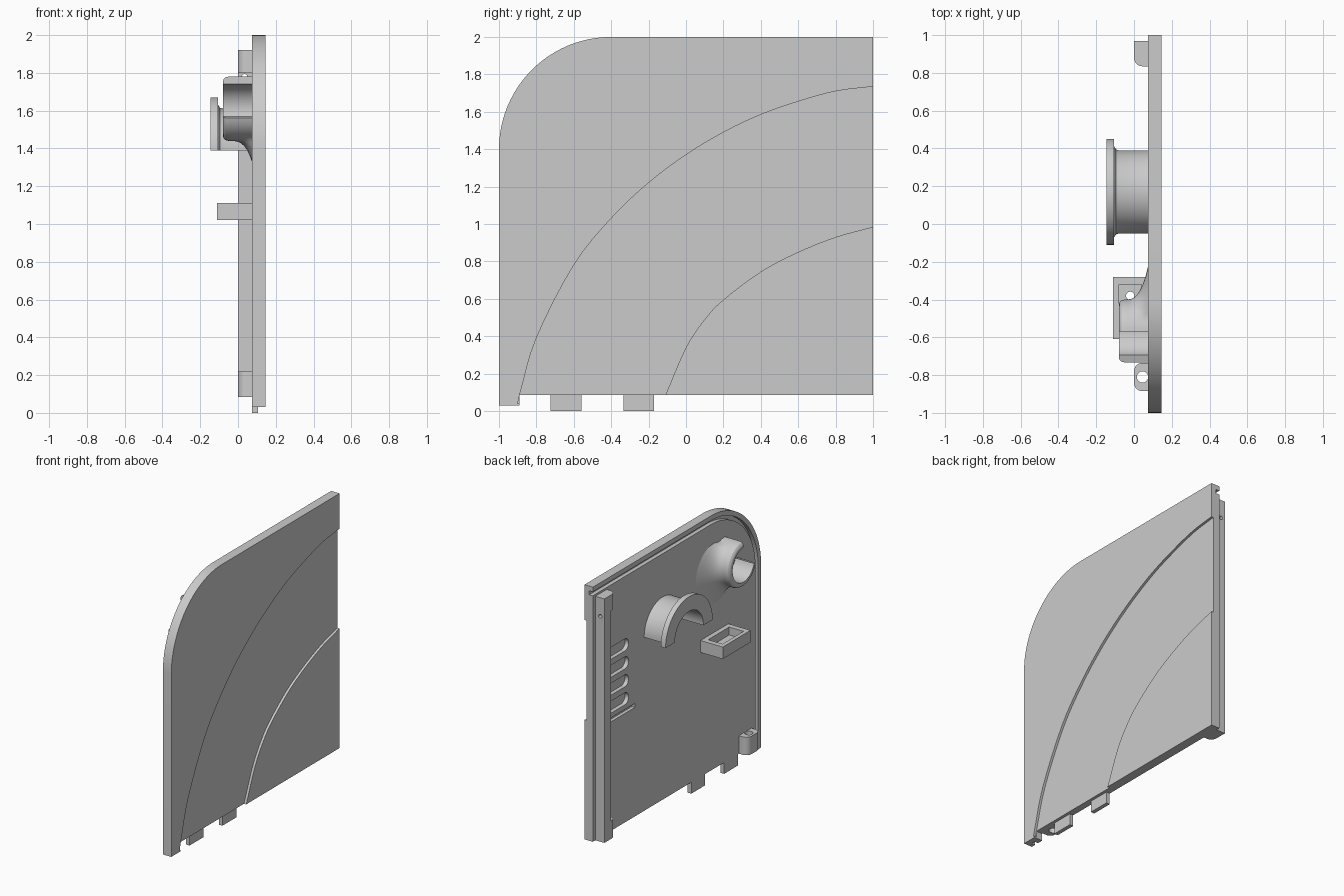
import bpy, bmesh, math
from mathutils import Vector

if "Cube" in bpy.data.objects:
    bpy.data.objects.remove(bpy.data.objects["Cube"], do_unlink=True)

grey = bpy.data.materials.new("plain grey")
grey.use_nodes = True
grey.diffuse_color = (0.6, 0.6, 0.6, 1)
grey.node_tree.nodes["Principled BSDF"].inputs["Base Color"].default_value = (0.6, 0.6, 0.6, 1)


def finish(name, bm):
    bmesh.ops.recalc_face_normals(bm, faces=bm.faces)
    mesh = bpy.data.meshes.new(name)
    bm.to_mesh(mesh)
    bm.free()
    mesh.materials.append(grey)
    obj = bpy.data.objects.new(name, mesh)
    bpy.context.collection.objects.link(obj)
    return obj


def prism(name, pts, lo, hi, axis="x"):
    """Extrude a closed outline along an axis; outlines are (y,z) for x, (x,z) for y, (x,y) for z."""
    i = "xyz".index(axis)

    def place(p, h):
        c = list(p)
        c.insert(i, h)
        return c
    bm = bmesh.new()
    face = bm.faces.new([bm.verts.new(place(p, lo)) for p in pts])
    ext = bmesh.ops.extrude_face_region(bm, geom=[face])
    shift = Vector(place((0, 0), hi - lo))
    bmesh.ops.translate(bm, vec=shift, verts=[v for v in ext["geom"] if isinstance(v, bmesh.types.BMVert)])
    return finish(name, bm)


def box(name, x, y, z):
    return prism(name, [(y[0], z[0]), (y[1], z[0]), (y[1], z[1]), (y[0], z[1])], *x)


def arc(cx, cy, r, a0, a1, n=12):
    return [(cx + r * math.cos(math.radians(a0 + (a1 - a0) * k / n)),
             cy + r * math.sin(math.radians(a0 + (a1 - a0) * k / n))) for k in range(n + 1)]


def cut(obj, *cutters):
    for c in cutters:
        m = obj.modifiers.new("cut", "BOOLEAN")
        m.operation, m.solver, m.object = "DIFFERENCE", "EXACT", c
        mesh = bpy.data.meshes.new_from_object(obj.evaluated_get(bpy.context.evaluated_depsgraph_get()))
        obj.modifiers.clear()
        obj.data = mesh
        bpy.data.objects.remove(c, do_unlink=True)


def revolve(name, profile, cy, cz, a0, a1, n=32, flare=lambda a: 0):
    """Sweep a closed (x, radius, flare weight) profile around an axis along x."""
    bm = bmesh.new()
    rings = []
    for k in range(n + 1):
        a = math.radians(a0 + (a1 - a0) * k / n)
        rings.append([bm.verts.new((x, cy + (r + w * flare(a)) * math.cos(a),
                                    cz + (r + w * flare(a)) * math.sin(a))) for x, r, w in profile])
    for p, q in zip(rings, rings[1:]):
        for j in range(len(profile)):
            i = j - 1
            bm.faces.new((p[i], p[j], q[j], q[i]))
    bm.faces.new(rings[0])
    bm.faces.new(rings[-1])
    return finish(name, bm)


def smooth_line(pts, steps=4):
    """Catmull-Rom curve through the points."""
    v = [Vector(p) for p in pts]
    v = [2 * v[0] - v[1]] + v + [2 * v[-1] - v[-2]]
    out = []
    for a, b, c, d in zip(v, v[1:], v[2:], v[3:]):
        for k in range(steps):
            t = k / steps
            out.append((0.5 * (2 * b + (c - a) * t + (2 * a - 5 * b + 4 * c - d) * t * t
                               + (3 * b - a - 3 * c + d) * t ** 3))[:])
    return out + [v[-2][:]]


# Panel with one large rounded corner
INNER, OUTER, BASE = 0.075, 0.145, 0.085


def rim(d, end, bottom):
    return [(end, 2 - d)] + arc(-0.4, 1.4, 0.6 - d, 90, 180, 24) + [(d - 1, bottom)]


panel = prism("panel", rim(0, 1, 0.03) + [(-0.89, 0.03), (-0.89, BASE), (1, BASE)], INNER, OUTER)

# Recessed band on the outside, between two sweeping curves
upper = smooth_line([(-0.89, 0.085), (-0.8, 0.39), (-0.6, 0.78), (-0.4, 1.03), (-0.2, 1.22), (0, 1.37),
                     (0.2, 1.49), (0.4, 1.585), (0.6, 1.655), (0.8, 1.71), (1, 1.735)])
lower = smooth_line([(-0.11, 0.085), (0, 0.34), (0.1, 0.49), (0.2, 0.595), (0.4, 0.745),
                     (0.6, 0.85), (0.8, 0.93), (1, 0.985)])
band = prism("band_cutter", [(-0.9, 0.04)] + upper + [(1.1, 1.74), (1.1, 0.99)] + lower[::-1] + [(-0.12, 0.04)],
             0.127, 0.2)

# Groove along the rim on the inside
groove = prism("groove_cutter", rim(0.035, 1.1, 0) + rim(0.065, 1.1, 0)[::-1], 0, 0.105)
cut(panel, band, groove)

# Row of rounded slots and one thin slot on the inside
for k in range(4):
    z = 1.42 - 0.135 * k
    slot = prism("slot_cutter", arc(0.62, z, 0.045, 90, 270) + arc(0.84, z, 0.045, -90, 90), 0, 0.105)
    cut(panel, slot)
cut(panel, box("thin_slot_cutter", (0, 0.1), (0.5, 0.86), (0.905, 0.935)))

# Locating tabs under the bottom edge
for name, y in (("front_tab", -0.725), ("rear_tab", -0.335)):
    box(name, (INNER, 0.105), (y, y + 0.165), (0, 0.1))

# Upright post near the rear edge, with a small hole
post = box("rear_post", (0, INNER + 0.002), (0.89, 0.97), (BASE, 1.92))
cut(post, prism("hole_cutter", arc(0.035, 1.78, 0.014, 0, 345, 23), 0.8, 1.1, "y"))


# Rounded screw bosses
def boss(name, y0, y1, z0, z1, hole):
    r = 0.045
    b = prism(name, [(INNER + 0.002, y0)] + arc(r, y0 + r, r, 270, 180, 8)
              + arc(r, y1 - r, r, 180, 90, 8) + [(INNER + 0.002, y1)], z0, z1, "z")
    if hole:
        cut(b, prism("hole_cutter", arc(0.045, (y0 + y1) / 2, 0.03, 0, 345, 23), 0, 1, "z"))
    return b


boss("front_boss", -0.885, -0.735, BASE, 0.22, True)
boss("rear_lower_boss", 0.835, 0.965, BASE, 0.22, False)
boss("rear_upper_boss", 0.835, 0.965, 1.8, 1.92, False)

# Half-round cradle with a flange
revolve("half_round_cradle", [(0.077, 0.17, 0), (0.077, 0.22, 0), (-0.08, 0.22, 0), (-0.095, 0.225, 0),
                              (-0.105, 0.24, 0), (-0.105, 0.28, 0), (-0.145, 0.28, 0), (-0.145, 0.17, 0)],
        0.17, 1.39, 0, 180)

# Open cup whose base flares into the panel on one side
outer = [(-0.05 + 0.127 * k / 8, 0.17, (k / 8) ** 3) for k in range(8, -1, -1)]
revolve("flared_cup", [(-0.08, 0.13, 0), (0.077, 0.13, 0)] + outer
        + [(-0.066, 0.166, 0), (-0.076, 0.156, 0), (-0.08, 0.145, 0)],
        -0.57, 1.61, -163, 90, 40, lambda a: 0.197 * max(0, math.cos(a + 0.42)))

# Shelf bracket: shallow tray with a screw hole
tray = box("shelf_bracket", (-0.11, INNER + 0.002), (-0.61, -0.28), (1.02, 1.11))
cut(tray, box("tray_cutter", (-0.08, 0.04), (-0.57, -0.32), (1.05, 1.2)),
    prism("hole_cutter", arc(-0.02, -0.38, 0.022, 0, 345, 23), 1, 1.2, "z"))

# Smooth the curved walls and keep the edges sharp
bpy.ops.object.select_all(action="DESELECT")
for obj in bpy.context.scene.objects:
    if obj.type == "MESH":
        obj.select_set(True)
        bpy.context.view_layer.objects.active = obj
bpy.ops.object.shade_smooth_by_angle(angle=math.radians(30))
